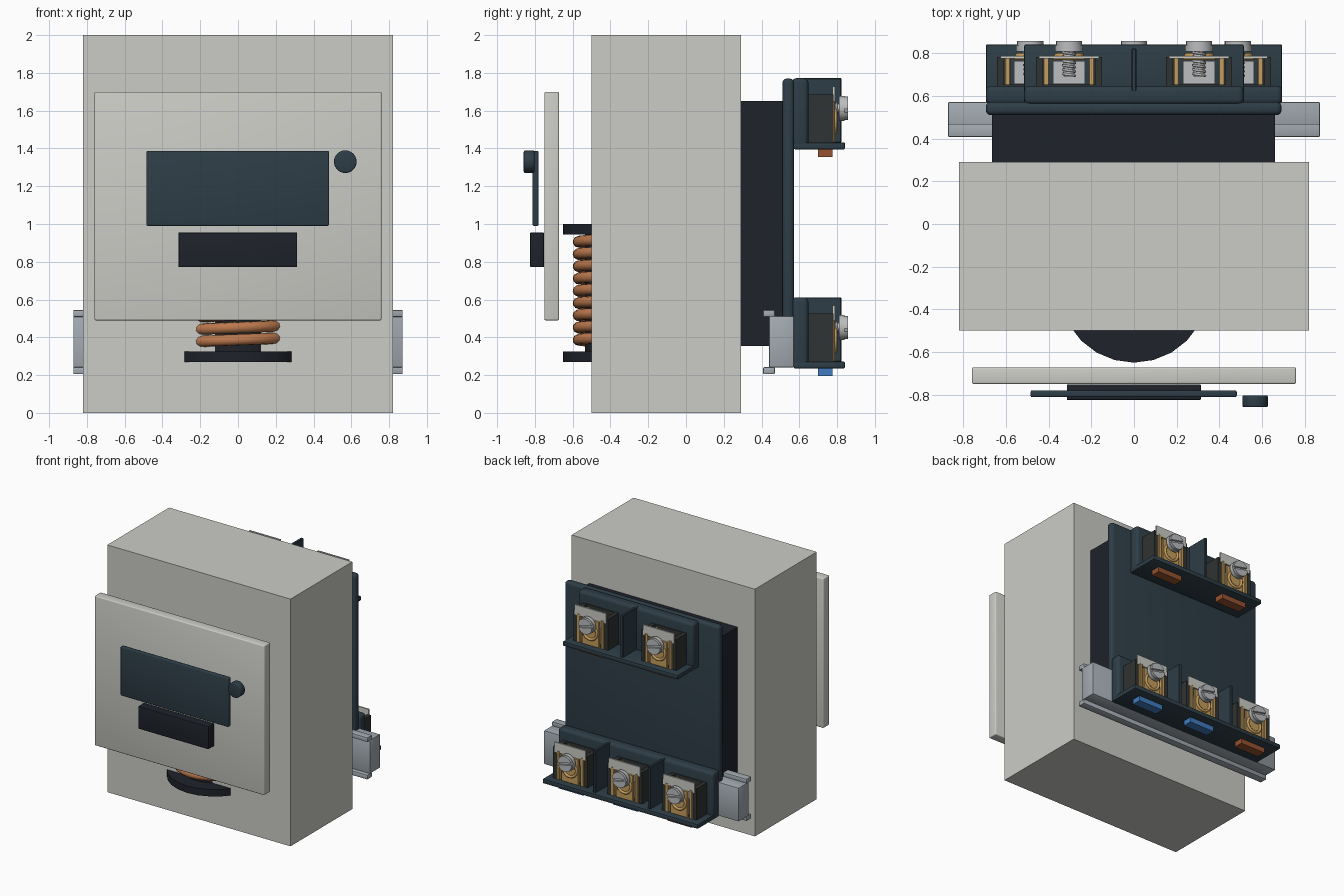
import bpy, bmesh
from math import sin, cos, pi, radians, acos
from mathutils import Matrix, Vector

if "Cube" in bpy.data.objects:
    bpy.data.objects.remove(bpy.data.objects["Cube"])


def mat(name, r, g, b):
    m = bpy.data.materials.new(name)
    m.diffuse_color = (r, g, b, 1)
    m.use_nodes = True
    m.node_tree.nodes["Principled BSDF"].inputs["Base Color"].default_value = m.diffuse_color
    return m


SHELL = mat("warm_grey", 0.60, 0.60, 0.565)
TEAL = mat("slate", 0.027, 0.047, 0.063)
DARK = mat("near_black", 0.013, 0.016, 0.023)
CHAR = mat("charcoal", 0.03, 0.033, 0.033)
STEEL = mat("steel", 0.36, 0.40, 0.44)
SILVER = mat("silver", 0.50, 0.51, 0.52)
BRASS = mat("brass", 0.56, 0.34, 0.11)
COPPER = mat("copper", 0.50, 0.19, 0.075)
BLUE = mat("blue", 0.05, 0.20, 0.52)
RUST = mat("rust", 0.30, 0.085, 0.03)


def finish(name, bm, m, smooth=True):
    bmesh.ops.recalc_face_normals(bm, faces=bm.faces)
    me = bpy.data.meshes.new(name)
    bm.to_mesh(me)
    bm.free()
    ob = bpy.data.objects.new(name, me)
    bpy.context.collection.objects.link(ob)
    me.materials.append(m)
    if smooth:
        bpy.ops.object.select_all(action='DESELECT')
        ob.select_set(True)
        bpy.context.view_layer.objects.active = ob
        bpy.ops.object.shade_smooth_by_angle(angle=radians(35))
    return ob


def round_edges(bm, width, segs):
    edges = [e for e in bm.edges if e.calc_face_angle(0) > radians(40)]
    bmesh.ops.bevel(bm, geom=edges, offset=width, segments=segs,
                    profile=0.5, affect='EDGES')


def box(name, x0, x1, y0, y1, z0, z1, m, bevel=0, segs=3):
    bm = bmesh.new()
    bmesh.ops.create_cube(bm, size=1)
    for v in bm.verts:
        v.co = Vector(((x0 + x1) / 2 + v.co.x * (x1 - x0),
                       (y0 + y1) / 2 + v.co.y * (y1 - y0),
                       (z0 + z1) / 2 + v.co.z * (z1 - z0)))
    if bevel:
        round_edges(bm, bevel, segs)
    return finish(name, bm, m, bevel > 0)


def cyl(name, center, r, depth, axis, m, segs=24, bevel=0):
    bm = bmesh.new()
    bmesh.ops.create_cone(bm, cap_ends=True, segments=segs, radius1=r, radius2=r, depth=depth)
    if bevel:
        round_edges(bm, bevel, 3)
    rot = Matrix.Rotation(pi / 2, 4, 'X') if axis == 'Y' else Matrix.Identity(4)
    bm.transform(Matrix.Translation(center) @ rot)
    return finish(name, bm, m)


def wire(name, points, r, m, cyclic=False, res=2):
    cu = bpy.data.curves.new(name, 'CURVE')
    cu.dimensions = '3D'
    cu.bevel_depth = r
    cu.bevel_resolution = res
    cu.use_fill_caps = True
    sp = cu.splines.new('POLY')
    sp.points.add(len(points) - 1)
    for p, c in zip(sp.points, points):
        p.co = (*c, 1)
    sp.use_cyclic_u = cyclic
    sp.use_smooth = True
    cu.materials.append(m)
    ob = bpy.data.objects.new(name, cu)
    bpy.context.collection.objects.link(ob)
    return ob


# main enclosure and floating front panel
box("enclosure", -0.82, 0.82, -0.50, 0.29, 0, 2, SHELL)
box("front_panel", -0.76, 0.76, -0.75, -0.672, 0.49, 1.70, SHELL, 0.008)
box("display_plate", -0.485, 0.482, -0.812, -0.78, 0.99, 1.387, TEAL, 0.008)
box("lower_plate", -0.315, 0.313, -0.825, -0.752, 0.772, 0.955, DARK, 0.004)
cyl("indicator_lamp", (0.568, -0.831, 1.33), 0.06, 0.056, 'Y', TEAL, 32, 0.008)

# relay coil: bobbin flanges, core and winding
for nm, z in (("lower", 0.298), ("upper", 0.972)):
    cyl(nm + "_bobbin_flange", (0, -0.30, z), 0.35, 0.056, 'Z', DARK, 24)
cyl("bobbin_core", (0, -0.30, 0.635), 0.235, 0.64, 'Z', DARK, 24)
turns, per = 9.2, 40
n = int(turns * per)
wire("coil_winding", [(0.27 * cos(2 * pi * i / per), -0.30 + 0.27 * sin(2 * pi * i / per),
                       0.338 + 0.597 * i / n) for i in range(n + 1)], 0.03, COPPER, res=3)

# socket body and back plate
box("socket_body", -0.665, 0.662, 0.28, 0.53, 0.355, 1.652, DARK)
box("socket_plate", -0.695, 0.692, 0.51, 0.573, 0.25, 1.77, TEAL, 0.025, 4)

# mounting rail
box("rail_web", -0.872, 0.872, 0.44, 0.572, 0.24, 0.512, STEEL, 0.006, 2)
for nm, z in (("lower", 0.205), ("upper", 0.508)):
    box(nm + "_rail_flange", -0.872, 0.872, 0.408, 0.47, z, z + 0.037, STEEL, 0.006, 2)


def screw(name, x, z):
    # head disc, two raised halves leaving a slot, threaded shank
    cyl(name + "_head", (x, 0.825, z), 0.066, 0.03, 'Y', SILVER, 28)
    bm = bmesh.new()
    r, gap = 0.062, 0.009
    a0 = pi / 2 - acos(gap / r)
    rot = Matrix.Rotation(radians(12), 4, 'Y')
    for s in (1, -1):
        loop = []
        for i in range(15):
            a = a0 + (pi - 2 * a0) * i / 14
            p = rot @ Vector((r * cos(a), 0, s * r * sin(a)))
            loop.append(bm.verts.new(p + Vector((x, 0.838, z))))
        face = bm.faces.new(loop)
        ext = bmesh.ops.extrude_face_region(bm, geom=[face])
        for v in ext["geom"]:
            if isinstance(v, bmesh.types.BMVert):
                v.co.y += 0.02
    finish(name + "_slotted_top", bm, SILVER)
    cyl(name + "_shank", (x, 0.757, z), 0.026, 0.13, 'Y', SILVER, 16)
    wire(name + "_thread", [(x + 0.028 * cos(i * pi / 8), 0.695 + 0.12 * i / 96,
                             z + 0.028 * sin(i * pi / 8)) for i in range(97)],
         0.006, SILVER, res=1)


def terminal(name, x, b, key):
    # dark housing with open top and back
    for s in (-1, 1):
        xa, xb = sorted((x + s * 0.125, x + s * 0.155))
        box(name + "_housing_side", xa, xb, 0.64, 0.782, b, b + 0.255, CHAR)
        xa, xb = sorted((x + s * 0.093, x + s * 0.12))
        box(name + "_clamp_side", xa, xb, 0.65, 0.79, b, b + 0.235, BRASS, 0.004, 1)
    box(name + "_housing_back", x - 0.13, x + 0.13, 0.64, 0.655, b, b + 0.255, CHAR)
    box(name + "_clamp_front", x - 0.078, x + 0.078, 0.768, 0.788, b, b + 0.215, BRASS, 0.004, 1)
    box(name + "_clamp_nut", x - 0.075, x + 0.075, 0.656, 0.765, b + 0.02, b + 0.145, SILVER)
    wire(name + "_clamp_ring", [(x + 0.06 * cos(i * pi / 14), 0.79, b + 0.115 + 0.06 * sin(i * pi / 14))
                                for i in range(28)], 0.011, BRASS, True)
    box(name + "_label", x - 0.14, x + 0.14, 0.776, 0.788, b + 0.218, b + 0.298, SHELL)
    screw(name + "_screw", x, b + 0.182)
    # coloured key under the tray
    box(name + "_key", x - 0.11, x + 0.11, 0.70, 0.775, b - 0.075, b - 0.02, key)


def terminal_block(name, half, b, dividers, terms):
    box(name + "_pad", -half, half, 0.56, 0.648, b - 0.03, b + 0.342, TEAL, 0.025, 4)
    box(name + "_tray", -half, half, 0.57, 0.842, b - 0.035, b + 0.002, TEAL, 0.008, 2)
    for x in dividers:
        box(name + "_divider", x - 0.012, x + 0.012, 0.62, 0.823, b, b + 0.342, TEAL, 0.004, 1)
    for i, (x, key) in enumerate(terms):
        terminal(f"{name}_terminal_{i + 1}", x, b, key)


# upper pair and lower trio of screw terminals
terminal_block("upper_block", 0.515, 1.43, [0], [(-0.305, RUST), (0.305, RUST)])
terminal_block("lower_block", 0.695, 0.27, [-0.245, 0.245],
               [(-0.487, RUST), (0, BLUE), (0.487, BLUE)])
